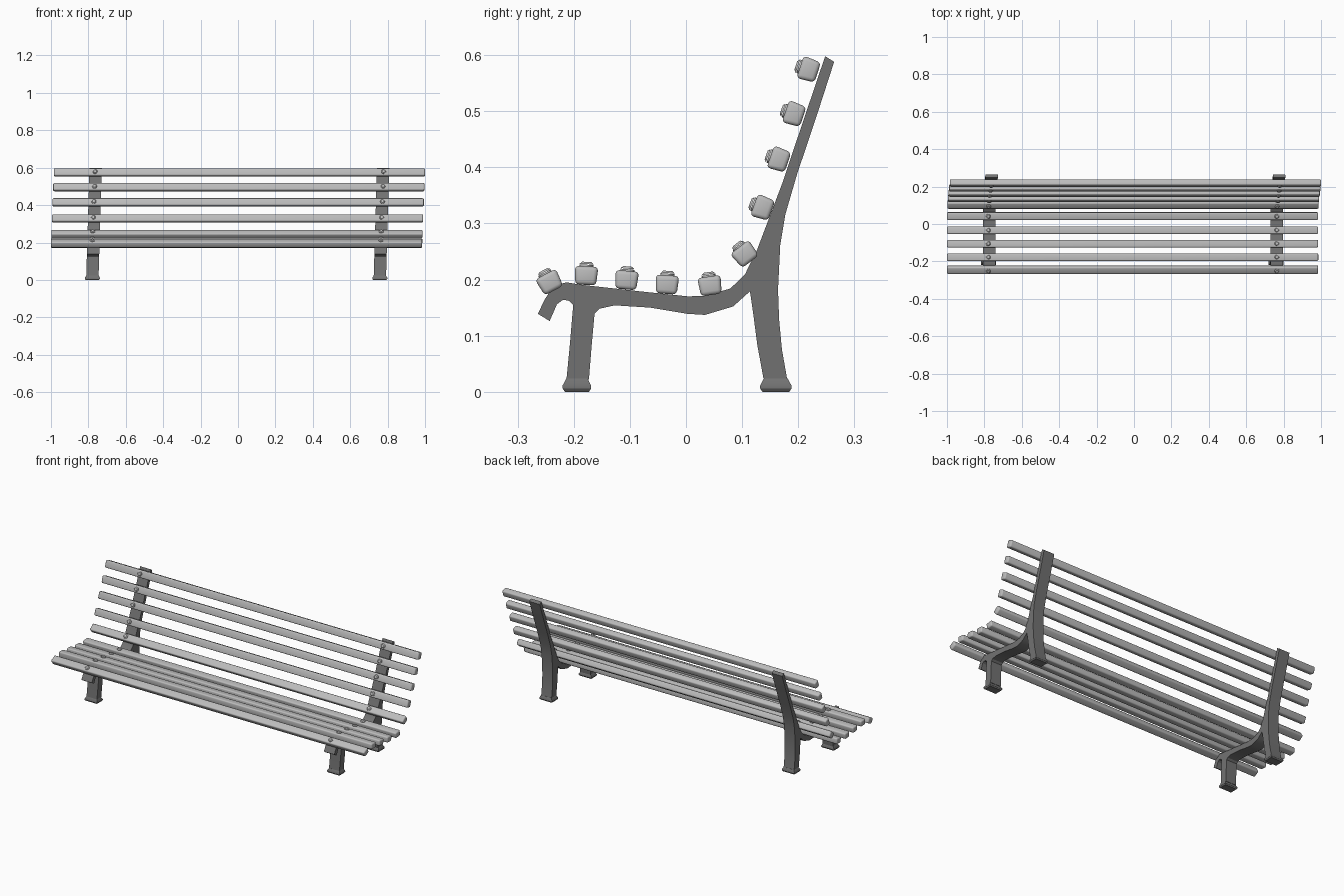
import bpy, bmesh, math
from mathutils import Matrix, Vector

if "Cube" in bpy.data.objects:
    bpy.data.objects.remove(bpy.data.objects["Cube"])


def material(name, v):
    m = bpy.data.materials.new(name)
    m.diffuse_color = (v, v, v, 1)
    m.use_nodes = True
    m.node_tree.nodes["Principled BSDF"].inputs["Base Color"].default_value = m.diffuse_color
    return m


LIGHT = material("light grey wood", 0.5)
DARK = material("dark grey iron", 0.17)


def finish(bm, name, mat, angle=35):
    bmesh.ops.recalc_face_normals(bm, faces=bm.faces)
    me = bpy.data.meshes.new(name)
    bm.to_mesh(me)
    bm.free()
    me.materials.append(mat)
    ob = bpy.data.objects.new(name, me)
    bpy.context.collection.objects.link(ob)
    bpy.ops.object.select_all(action='DESELECT')
    ob.select_set(True)
    bpy.context.view_layer.objects.active = ob
    bpy.ops.object.shade_smooth_by_angle(angle=math.radians(angle))
    return ob


def lean(z):
    # the whole bench leans slightly to +x with height
    return -0.0105 + 0.03 * z


# side outline of the cast frame (y, z)
PROFILE = [
    (.248, .598), (.264, .588), (.232, .489), (.198, .388), (.177, .316),
    (.168, .262), (.164, .182), (.166, .128), (.171, .075), (.180, .024),
    (.138, .024), (.127, .084), (.120, .138), (.114, .179),
    (.084, .152), (.034, .137), (.002, .139), (-.064, .150), (-.127, .154),
    (-.154, .148), (-.163, .139), (-.168, .084), (-.173, .022),
    (-.213, .022), (-.207, .084), (-.201, .155), (-.208, .162),
    (-.219, .164), (-.230, .156), (-.243, .126), (-.264, .139),
    (-.252, .164), (-.239, .184), (-.225, .192), (-.213, .195), (-.189, .191),
    (-.082, .179), (.004, .170), (.034, .171), (.079, .184), (.105, .209),
    (.127, .254), (.146, .304), (.171, .370), (.204, .468)]


def frame(name, cx):
    bm = bmesh.new()
    hw = 0.033
    f = bm.faces.new([bm.verts.new((-hw, y, z)) for y, z in PROFILE])
    r = bmesh.ops.extrude_face_region(bm, geom=[f])
    bmesh.ops.translate(bm, vec=(2 * hw, 0, 0),
                        verts=[v for v in r['geom'] if isinstance(v, bmesh.types.BMVert)])
    # flared feet: rings of (half x, y front, y back, z)
    for y0, y1 in ((-.220, -.169), (.132, .188)):
        rings = []
        for grow, z in ((-.007, .024), (0, .011), (0, .006), (-.004, 0)):
            hx = 0.040 + grow
            rings.append([bm.verts.new(p) for p in (
                (-hx, y0 - grow, z), (hx, y0 - grow, z), (hx, y1 + grow, z), (-hx, y1 + grow, z))])
        for a, b in zip(rings, rings[1:]):
            for i in range(4):
                j = (i + 1) % 4
                bm.faces.new((a[i], a[j], b[j], b[i]))
        bm.faces.new(rings[0])
        bm.faces.new(rings[-1])
    for v in bm.verts:
        v.co.x += cx + lean(v.co.z)
    return finish(bm, name, DARK, 30)


frame("left_frame", -0.7685)
frame("right_frame", 0.7685)

# slats: y, z, tilt in degrees
SLATS = [(-.243, .195, 28), (-.178, .207, -3), (-.106, .199, -5), (-.034, .191, -4),
         (.043, .189, 8), (.105, .245, 38), (.137, .328, 70), (.166, .414, 71),
         (.193, .495, 71), (.219, .574, 72)]


def slat(name, y, z, tilt):
    off = max(-.0075, min(.0075, -.0075 + .04 * (z - .2)))
    place = Matrix.Translation((off, y, z)) @ Matrix.Rotation(math.radians(tilt), 4, 'X')
    # rounded plank, a little narrower underneath
    bm = bmesh.new()
    bmesh.ops.create_cube(bm, size=1)
    for v in bm.verts:
        w = 0.042 if v.co.z > 0 else 0.037
        v.co = Vector((v.co.x * 1.985, v.co.y * w, v.co.z * 0.033))
    bmesh.ops.bevel(bm, geom=bm.edges[:], offset=0.007, segments=3, profile=0.5, affect='EDGES')
    bm.transform(place)
    finish(bm, name, LIGHT, 40)
    # domed bolt heads above each frame
    bm = bmesh.new()
    for s in (-1, 1):
        for r1, r2, d, h in ((.0125, .0125, .006, .0185), (.0125, .008, .004, .0235)):
            bmesh.ops.create_cone(bm, cap_ends=True, segments=16, radius1=r1, radius2=r2, depth=d,
                                  matrix=place @ Matrix.Translation((s * .7715, 0, h - d / 2 + .001)))
    finish(bm, name + "_bolts", LIGHT, 35)


for i, s in enumerate(SLATS):
    slat(("seat_slat_%d" if i < 5 else "back_slat_%d") % (i % 5 + 1), *s)
